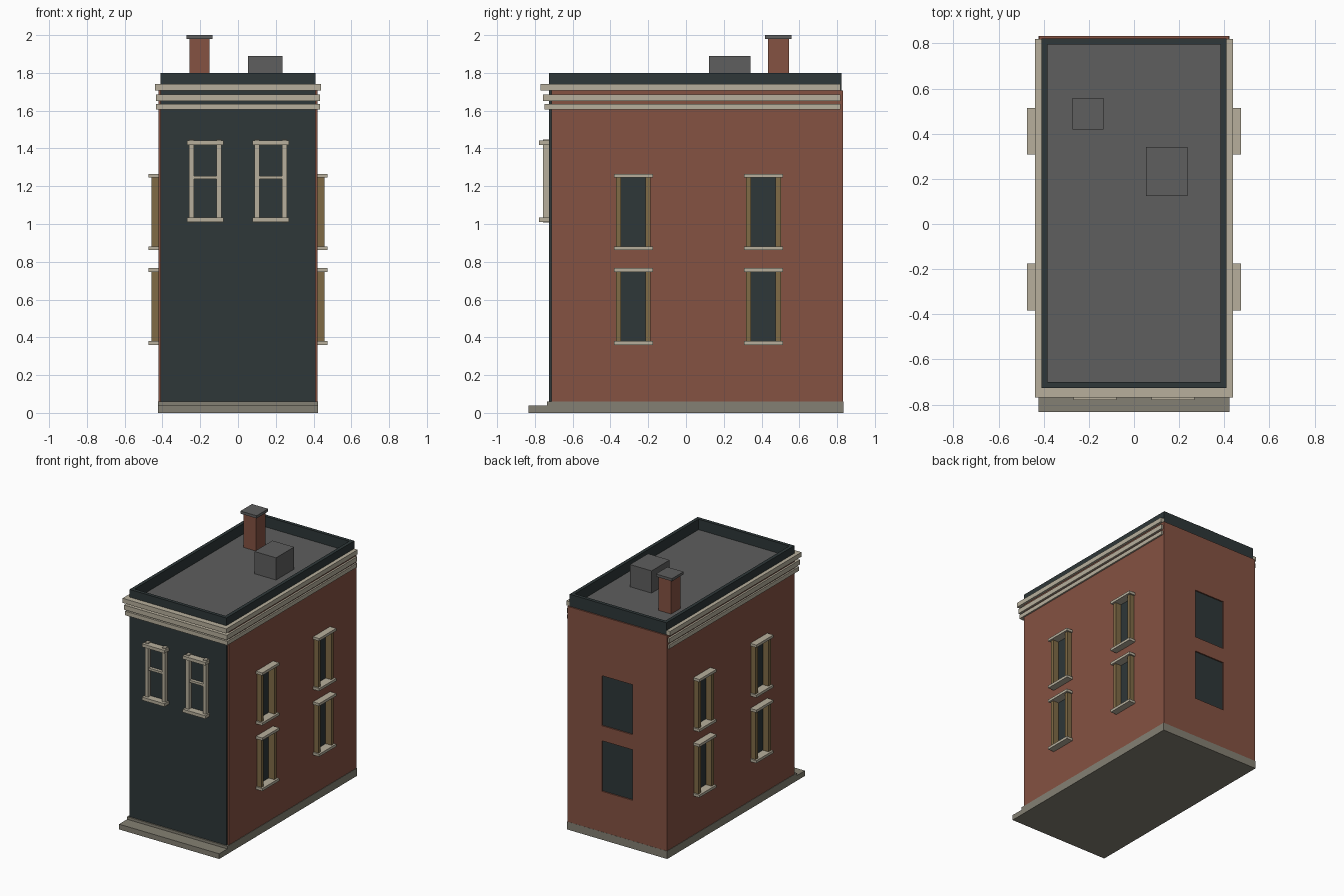
import bpy
import bmesh
from mathutils import Matrix, Vector

if "Cube" in bpy.data.objects:
    bpy.data.objects.remove(bpy.data.objects["Cube"], do_unlink=True)


def linear(c):
    c /= 255
    return c / 12.92 if c <= 0.04045 else ((c + 0.055) / 1.055) ** 2.4


def material(name, *rgb):
    mat = bpy.data.materials.new(name)
    mat.use_nodes = True
    color = [linear(c) for c in rgb] + [1]
    mat.diffuse_color = color
    mat.node_tree.nodes["Principled BSDF"].inputs["Base Color"].default_value = color
    return mat


SLATE = material("dark slate", 46, 55, 56)
BRICK = material("red brick", 133, 82, 66)
CREAM = material("cream trim", 183, 175, 156)
STONE = material("grey stone", 132, 128, 115)
OCHRE = material("ochre frame", 128, 107, 70)
ROOF = material("roof grey", 94, 94, 94)


def box(name, x, y, z, mat):
    """Axis-aligned box given as (low, high) on each axis."""
    lo, hi = (Vector(p) for p in zip(x, y, z))
    bm = bmesh.new()
    bmesh.ops.create_cube(bm, size=1, matrix=Matrix.Translation((lo + hi) / 2)
                          @ Matrix.Diagonal((*(hi - lo), 1)))
    mesh = bpy.data.meshes.new(name)
    bm.to_mesh(mesh)
    bm.free()
    mesh.materials.append(mat)
    obj = bpy.data.objects.new(name, mesh)
    bpy.context.collection.objects.link(obj)
    return obj


def cut(obj, cutters):
    """Cut openings out of a wall, then discard the cutters."""
    bpy.context.view_layer.objects.active = obj
    for cutter in cutters:
        mod = obj.modifiers.new("opening", "BOOLEAN")
        mod.operation = "DIFFERENCE"
        mod.solver = "EXACT"
        mod.object = cutter
        bpy.ops.object.modifier_apply(modifier=mod.name)
        bpy.data.objects.remove(cutter, do_unlink=True)


def side_span(side, a, b):
    return tuple(sorted((side * a, side * b)))


# Main body with a recessed roof behind the parapet
FRONT, BACK, HALF = -0.726, 0.822, 0.41
ROOF_Z = 1.72
body = box("body", (-HALF, HALF), (FRONT, BACK), (0.03, 1.8), SLATE)
body.data.materials.append(ROOF)
bm = bmesh.new()
bm.from_mesh(body.data)
top = max(bm.faces, key=lambda f: f.calc_center_median().z)
bmesh.ops.inset_region(bm, faces=[top], thickness=0.037)
deck = bmesh.ops.extrude_face_region(bm, geom=[top])
deck_face = next(g for g in deck["geom"] if isinstance(g, bmesh.types.BMFace))
bmesh.ops.translate(bm, verts=list(deck_face.verts), vec=(0, 0, ROOF_Z - 1.8))
if top.is_valid:
    bmesh.ops.delete(bm, geom=[top], context="FACES_ONLY")
deck_face.material_index = 1
bmesh.ops.recalc_face_normals(bm, faces=bm.faces)
bm.to_mesh(body.data)
bm.free()

# Foundation and front step
box("foundation", (-0.424, 0.424), (-0.735, 0.833), (0, 0.06), STONE)
box("front_step", (-0.424, 0.424), (-0.833, -0.735), (0, 0.04), STONE)

# Window layout shared by side and back walls: (bottom, top) of each storey
STOREYS = [(0.37, 0.757), (0.872, 1.255)]
SIDE_Y = (-0.279, 0.41)
WALL_Z = (0.06, 1.708)

# Side walls with openings and projecting window surrounds
for side, label in ((1, "left"), (-1, "right")):
    wall = box(label + "_wall", side_span(side, HALF, 0.421),
               (-0.712, BACK), WALL_Z, BRICK)
    cut(wall, [box("cutter", side_span(side, 0.3, 0.6),
                   (y - 0.075, y + 0.075), storey, BRICK)
               for y in SIDE_Y for storey in STOREYS])
    for y in SIDE_Y:
        for bottom, head in STOREYS:
            for end in (-1, 1):
                jamb = sorted((y + end * 0.065, y + end * 0.092))
                box(label + "_window_jamb", side_span(side, 0.405, 0.458),
                    jamb, (bottom, head), OCHRE)
            for z in (bottom, head):
                box(label + "_window_ledge", side_span(side, 0.405, 0.473),
                    (y - 0.103, y + 0.103), (z - 0.01, z + 0.01), CREAM)

# Back wall with two plain openings
back_wall = box("back_wall", (-0.421, 0.421), (BACK, 0.832), WALL_Z, BRICK)
cut(back_wall, [box("cutter", (-0.13, 0.13), (0.7, 0.9), storey, BRICK)
                for storey in STOREYS])

# Cornice bands wrapping the front and both sides
for low, high, out, front in ((1.605, 1.636, 0.433, -0.748),
                              (1.65, 1.686, 0.435, -0.757),
                              (1.706, 1.741, 0.439, -0.769)):
    box("cornice_front", (-out, out), (front, FRONT), (low, high), CREAM)
    for side in (1, -1):
        box("cornice_side", side_span(side, HALF - 0.005, out),
            (FRONT, 0.819), (low, high), CREAM)

# Front window frames
for x in (-0.173, 0.173):
    for end in (-1, 1):
        jamb = sorted((x + end * 0.059, x + end * 0.086))
        box("front_window_jamb", jamb, (-0.757, FRONT), (1.007, 1.448), CREAM)
    box("front_window_rail", (x - 0.06, x + 0.06), (-0.75, FRONT),
        (1.238, 1.255), CREAM)
    for z in (1.022, 1.43):
        box("front_window_ledge", (x - 0.096, x + 0.096), (-0.779, FRONT),
            (z - 0.012, z + 0.012), CREAM)

# Rooftop chimney and vent unit
box("chimney", (-0.256, -0.15), (0.433, 0.545), (ROOF_Z, 1.982), BRICK)
box("chimney_cap", (-0.272, -0.135), (0.418, 0.558), (1.98, 2.0), ROOF)
box("roof_vent", (0.053, 0.236), (0.123, 0.341), (ROOF_Z, 1.89), ROOF)
